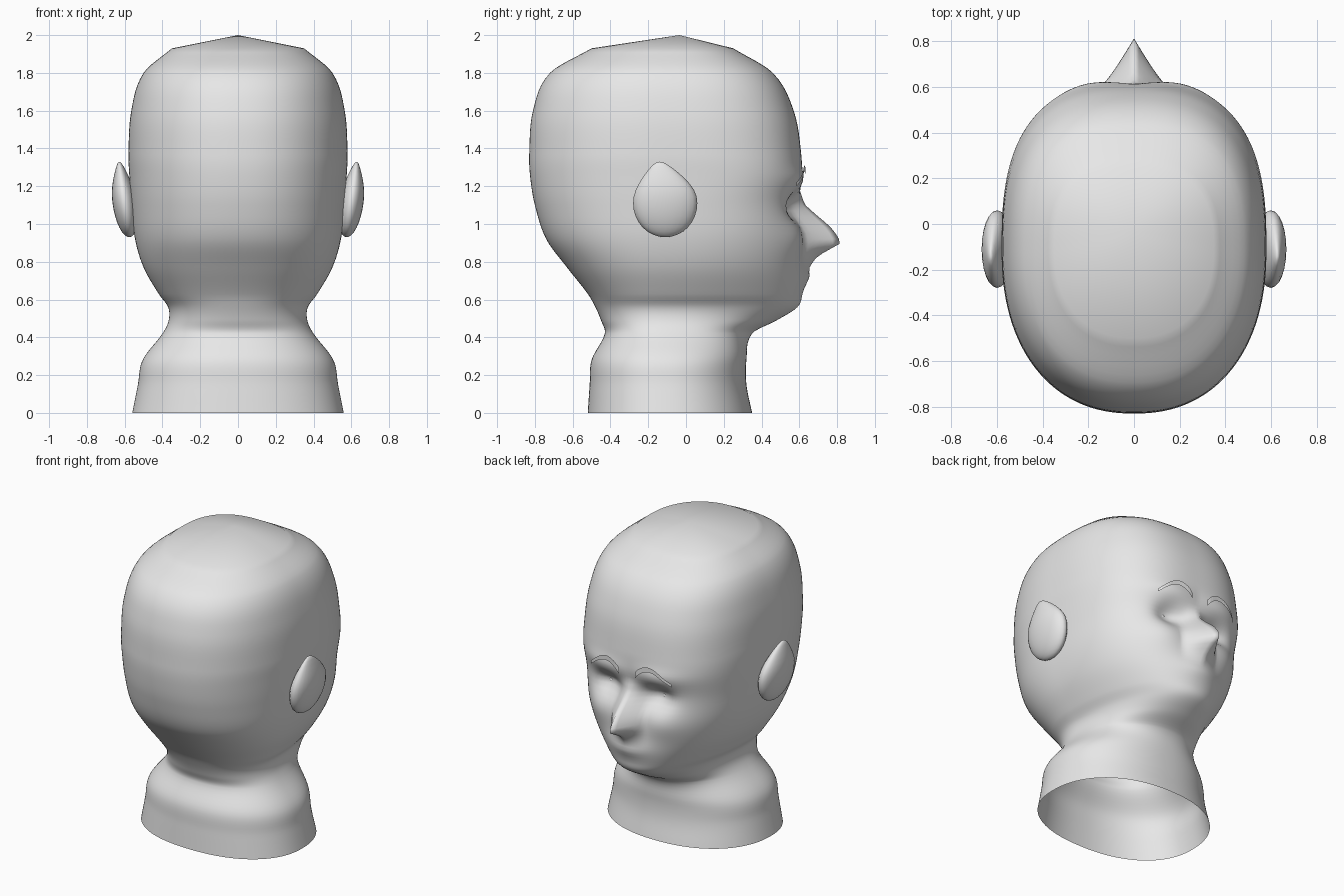
import bpy, bmesh, math

if "Cube" in bpy.data.objects:
    bpy.data.objects.remove(bpy.data.objects["Cube"], do_unlink=True)

clay = bpy.data.materials.new("clay_grey")
clay.use_nodes = True
clay.diffuse_color = (0.8, 0.8, 0.8, 1)
clay.node_tree.nodes["Principled BSDF"].inputs["Base Color"].default_value = (0.8, 0.8, 0.8, 1)

MID_Y = -0.11
SEGMENTS = 160
# height, half width, back y, front y, front squareness
SECTIONS = [
    (0.00, 0.56, -0.52, 0.35, 2.2),
    (0.15, 0.53, -0.51, 0.32, 2.2),
    (0.28, 0.505, -0.50, 0.32, 2.2),
    (0.42, 0.40, -0.43, 0.35, 2.1),
    (0.49, 0.367, -0.45, 0.48, 2.0),
    (0.56, 0.37, -0.48, 0.59, 2.0),
    (0.63, 0.42, -0.52, 0.615, 2.1),
    (0.77, 0.50, -0.63, 0.625, 2.3),
    (0.92, 0.545, -0.74, 0.62, 2.5),
    (1.10, 0.565, -0.80, 0.595, 2.7),
    (1.25, 0.575, -0.825, 0.61, 2.8),
    (1.37, 0.58, -0.83, 0.61, 2.7),
    (1.60, 0.565, -0.81, 0.57, 2.6),
    (1.80, 0.50, -0.72, 0.46, 2.6),
    (1.93, 0.35, -0.50, 0.25, 2.6),
]
# height and forward reach of the nose ridge
NOSE = [(0.76, 0), (0.83, 0.07), (0.90, 0.2), (0.97, 0.165),
        (1.0, 0.14), (1.1, 0.04), (1.18, 0)]


def linear(keys, z):
    for (z0, a), (z1, b) in zip(keys, keys[1:]):
        if z0 <= z <= z1:
            return a + (b - a) * (z - z0) / (z1 - z0)
    return 0


def section(z):
    """Smoothly interpolated cross-section at a height."""
    last = len(SECTIONS) - 1
    i = next((k for k in range(last) if z <= SECTIONS[k + 1][0]), last - 1)

    def slope(k, c):
        a, b = SECTIONS[max(k - 1, 0)], SECTIONS[min(k + 1, last)]
        return (b[c] - a[c]) / (b[0] - a[0])

    a, b = SECTIONS[i], SECTIONS[i + 1]
    h = b[0] - a[0]
    t = (z - a[0]) / h
    s = t * t * (3 - 2 * t)
    return [a[c] * (1 - s) + b[c] * s + h * t * (1 - t)
            * ((1 - t) * slope(i, c) - t * slope(i + 1, c)) for c in range(1, 5)]


def features(x, z):
    """Forward offset of the nose, eye sockets, brows, cheeks and lips."""
    def bump(cx, cz, wx, wz):
        return math.exp(-((abs(x) - cx) / wx) ** 2 - ((z - cz) / wz) ** 2)
    width = 0.13 if z < 0.95 else 0.13 - 0.25 * (z - 0.95)
    nose = linear(NOSE, z) * max(0, 1 - abs(x) / max(width, 0.05)) ** 1.15
    return (nose - 0.07 * bump(0.18, 1.09, 0.1, 0.07) + 0.02 * bump(0.2, 1.24, 0.16, 0.06)
            + 0.02 * bump(0.25, 0.93, 0.12, 0.1) + 0.03 * bump(0, 0.73, 0.13, 0.06))


def face_y(x, z):
    w, back, front, p = section(z)
    return MID_Y + (front - MID_Y) * (1 - abs(x / w) ** p) ** (1 / p) + features(x, z)


def add_object(name, bm):
    bmesh.ops.recalc_face_normals(bm, faces=bm.faces)
    mesh = bpy.data.meshes.new(name)
    bm.to_mesh(mesh)
    bm.free()
    mesh.materials.append(clay)
    mesh.shade_smooth()
    obj = bpy.data.objects.new(name, mesh)
    bpy.context.collection.objects.link(obj)
    return obj


# Head and neck: lofted rings, open at the bottom
bm = bmesh.new()
heights = [a[0] + (b[0] - a[0]) * k / 6 for a, b in zip(SECTIONS, SECTIONS[1:]) for k in range(6)]
heights.append(SECTIONS[-1][0])
rings = []
for z in heights:
    w, back, front, p_front = section(z)
    ring = []
    for k in range(SEGMENTS):
        angle = 2 * math.pi * k / SEGMENTS
        c, s = math.cos(angle), math.sin(angle)
        p = p_front if s > 0 else 2.25
        r = (abs(c) ** p + abs(s) ** p) ** (-1 / p)
        x = w * r * c
        y = MID_Y + r * s * ((front - MID_Y) if s > 0 else (MID_Y - back))
        if s > 0:
            y += features(x, z) * min(1, s * 2)
        ring.append(bm.verts.new((x, y, z)))
    rings.append(ring)
for low, high in zip(rings, rings[1:]):
    for k in range(SEGMENTS):
        n = (k + 1) % SEGMENTS
        bm.faces.new((low[k], low[n], high[n], high[k]))
# Shallow crown cap
crown = bm.verts.new((0, -0.035, 2.0))
for k in range(SEGMENTS):
    bm.faces.new((rings[-1][k], rings[-1][(k + 1) % SEGMENTS], crown))
add_object("head_and_neck", bm)

for side, label in ((1, "left"), (-1, "right")):
    # Ear: leaning lens with a pointed top
    bm = bmesh.new()
    bmesh.ops.create_uvsphere(bm, u_segments=24, v_segments=16, radius=1)
    for v in bm.verts:
        x, y, z = v.co
        taper = 1 - 0.3 * max(0, z) ** 3
        height = 1.11 + 0.18 * z + 0.04 * max(0, z) ** 4
        lean = 0.602 + 0.13 * (height - 1.13)
        v.co = (side * (lean + 0.065 * x * taper), -0.11 + 0.17 * y * taper - 0.03 * max(0, z) ** 3, height)
    add_object(label + "_ear", bm)

    # Eyebrow: arched strip following the face
    bm = bmesh.new()
    pairs = []
    for k in range(13):
        t = k / 12
        x = 0.06 + 0.24 * t
        z = 1.235 + 0.07 * math.sin(math.pi * t ** 0.85) - 0.025 * t
        half = 0.02 - 0.01 * t
        pairs.append([bm.verts.new((side * x, face_y(x, z) + 0.014, z + d)) for d in (-half, half)])
    for a, b in zip(pairs, pairs[1:]):
        bm.faces.new((a[0], b[0], b[1], a[1]))
    bmesh.ops.solidify(bm, geom=bm.faces[:], thickness=0.02)
    brow = add_object(label + "_eyebrow", bm)
    brow.data.shade_flat()

    # Eye: small bead in the socket
    bm = bmesh.new()
    bmesh.ops.create_uvsphere(bm, u_segments=16, v_segments=10, radius=0.022)
    bmesh.ops.translate(bm, vec=(side * 0.2, face_y(0.2, 1.09) - 0.016, 1.09), verts=bm.verts)
    add_object(label + "_eye", bm)
